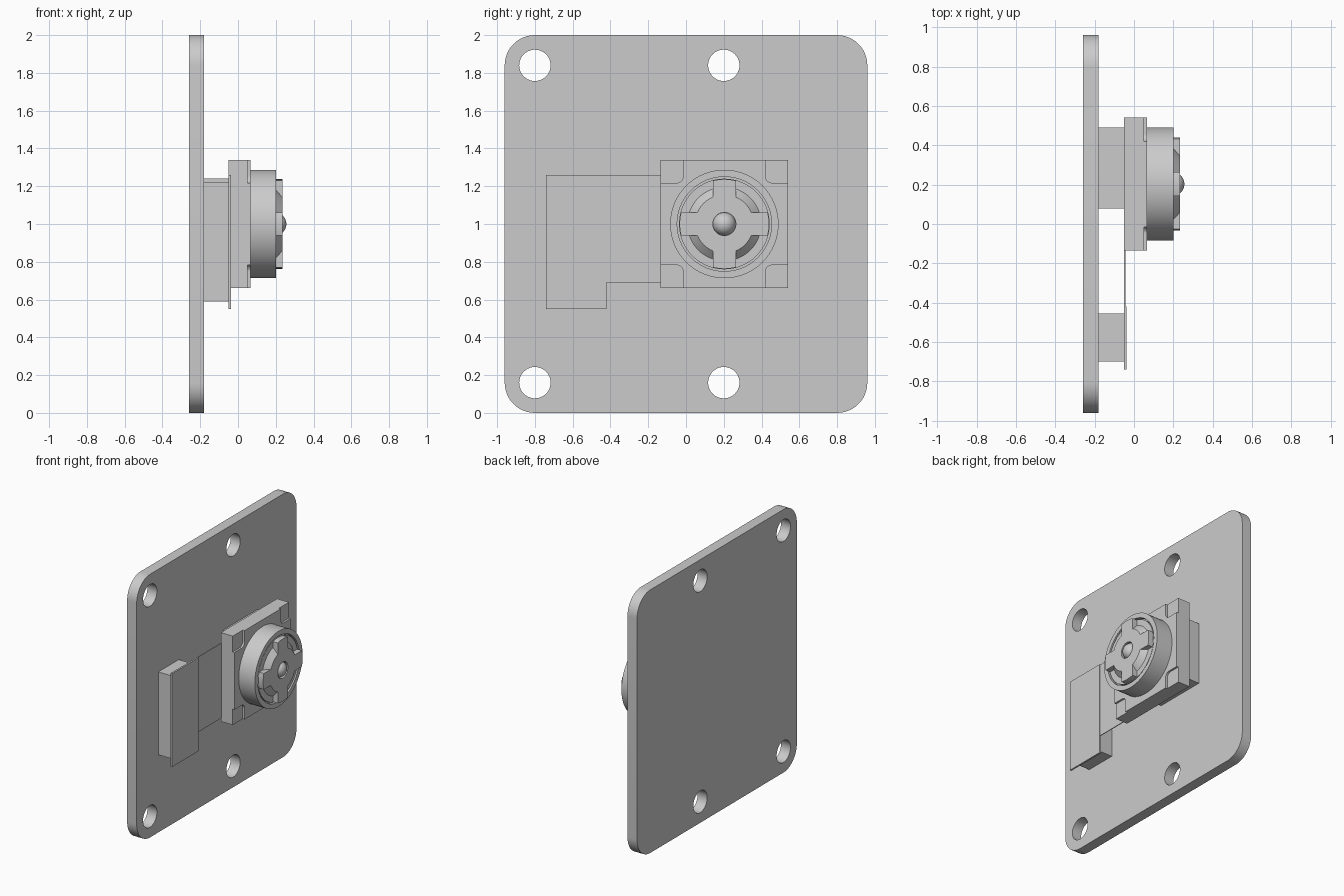
import bpy, bmesh
from math import sin, cos, pi, asin, radians

cube = bpy.data.objects.get("Cube")
if cube:
    bpy.data.objects.remove(cube, do_unlink=True)

grey = bpy.data.materials.new("plain grey")
grey.use_nodes = True
colour = (0.6, 0.6, 0.6, 1)
grey.diffuse_color = colour
grey.node_tree.nodes["Principled BSDF"].inputs["Base Color"].default_value = colour

LENS_Y, LENS_Z = 0.203, 1.0


def finish(name, bm):
    bmesh.ops.recalc_face_normals(bm, faces=bm.faces)
    mesh = bpy.data.meshes.new(name)
    bm.to_mesh(mesh)
    bm.free()
    mesh.materials.append(grey)
    obj = bpy.data.objects.new(name, mesh)
    bpy.context.collection.objects.link(obj)
    return obj


def smooth(obj):
    bpy.ops.object.select_all(action='DESELECT')
    obj.select_set(True)
    bpy.context.view_layer.objects.active = obj
    bpy.ops.object.shade_smooth_by_angle(angle=radians(30))


def prism(name, outline, x0, x1):
    """Extrude a (y, z) outline along x."""
    bm = bmesh.new()
    face = bm.faces.new([bm.verts.new((x0, y, z)) for y, z in outline])
    out = bmesh.ops.extrude_face_region(bm, geom=[face])["geom"]
    verts = [v for v in out if isinstance(v, bmesh.types.BMVert)]
    bmesh.ops.translate(bm, verts=verts, vec=(x1 - x0, 0, 0))
    return finish(name, bm)


def box(name, x, y, z):
    return prism(name, [(y[0], z[0]), (y[1], z[0]), (y[1], z[1]), (y[0], z[1])], *x)


def lathe(name, profile, steps=64):
    """Spin (radius, x) points around the lens axis."""
    bm = bmesh.new()
    verts = [bm.verts.new((x, LENS_Y + r, LENS_Z)) for r, x in profile]
    edges = [bm.edges.new(pair) for pair in zip(verts, verts[1:])]
    bmesh.ops.spin(bm, geom=verts + edges, cent=(0, LENS_Y, LENS_Z),
                   axis=(1, 0, 0), angle=2 * pi, steps=steps)
    bmesh.ops.remove_doubles(bm, verts=bm.verts, dist=0.0002)
    obj = finish(name, bm)
    smooth(obj)
    return obj


def arc(cy, cz, r, a0, a1, n):
    return [(cy + r * cos(a0 + (a1 - a0) * i / n),
             cz + r * sin(a0 + (a1 - a0) * i / n)) for i in range(n + 1)]


# Mounting board with rounded corners and four screw holes
R = 0.16
outline = []
for k, (sy, sz) in enumerate([(1, 1), (-1, 1), (-1, -1), (1, -1)]):
    outline += arc(sy * (0.96 - R), 1 + sz * (1 - R), R, k * pi / 2, (k + 1) * pi / 2, 12)
board = prism("mounting_board", outline, -0.26, -0.18)
for y in (-0.8, 0.2):
    for z in (0.16, 1.84):
        cutter = prism("hole_cutter", arc(y, z, 0.083, 0, 2 * pi, 40)[:-1], -0.4, 0)
        cutter.hide_render = True
        mod = board.modifiers.new("hole", 'BOOLEAN')
        mod.operation, mod.object, mod.solver = 'DIFFERENCE', cutter, 'EXACT'
        bpy.context.view_layer.objects.active = board
        bpy.ops.object.modifier_apply(modifier=mod.name)
        bpy.data.objects.remove(cutter, do_unlink=True)
smooth(board)

# Supports, ribbon and connector tab
box("lens_support", (-0.18, -0.05), (0.08, 0.49), (0.76, 1.24))
box("connector_block", (-0.18, -0.05), (-0.70, -0.455), (0.59, 1.22))
box("connector_tab", (-0.05, -0.037), (-0.74, -0.42), (0.55, 1.26))
box("ribbon", (-0.05, -0.044), (-0.42, -0.13), (0.69, 1.26))

# Square lens housing with a notched front layer
H, N, F = 0.3375, 0.12, 0.035
box("housing_base", (-0.05, 0.05), (LENS_Y - H, LENS_Y + H), (LENS_Z - H, LENS_Z + H))
corner = [(H, H - N)] + arc(H - N + F, H - N + F, F, 1.5 * pi, pi, 6) + [(H - N, H)]
notched = []
for k in range(4):
    c, s = round(cos(k * pi / 2)), round(sin(k * pi / 2))
    notched += [(LENS_Y + c * y - s * z, LENS_Z + s * y + c * z) for y, z in corner]
prism("housing_front", notched, 0.05, 0.065)

# Lens barrel and hub, separated by a narrow groove
lathe("lens_barrel", [(0.287, 0.06), (0.287, 0.2), (0.25, 0.2), (0.25, 0.17), (0.24, 0.17)])
lathe("lens_hub", [(0.24, 0.17), (0.24, 0.195), (0.195, 0.195), (0.155, 0.235),
                   (0.061, 0.235), (0.061, 0.195)])

# Four raised arms around the hub
W, R0, R1 = 0.061, 0.155, 0.237
a0, a1 = asin(W / R0), asin(W / R1)
for k in range(4):
    t = k * pi / 2
    shape = arc(LENS_Y, LENS_Z, R1, t - a1, t + a1, 8) + arc(LENS_Y, LENS_Z, R0, t + a0, t - a0, 8)
    smooth(prism("hub_arm", shape, 0.19, 0.235))

# Ball shaped lens in the hub opening
lathe("lens_glass", [(0.061 * cos(i * pi / 20), 0.195 + 0.061 * sin(i * pi / 20))
                     for i in range(11)], 40)
